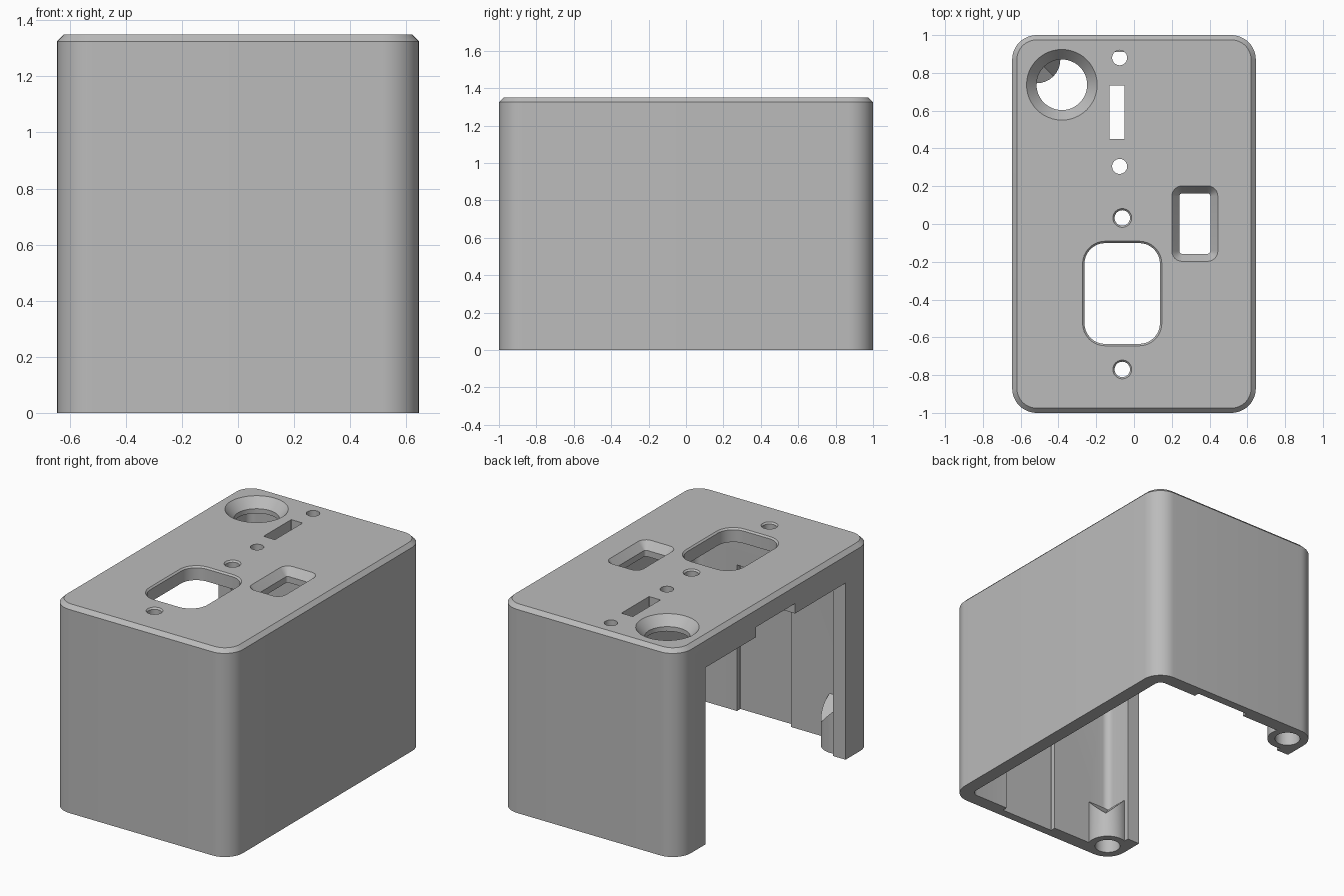
import bpy, bmesh, math

if "Cube" in bpy.data.objects:
    bpy.data.objects.remove(bpy.data.objects["Cube"])

grey = bpy.data.materials.new("plain_grey")
grey.diffuse_color = (0.5, 0.5, 0.5, 1)
grey.use_nodes = True
grey.node_tree.nodes["Principled BSDF"].inputs["Base Color"].default_value = grey.diffuse_color

TOP = 1.35      # overall height
WALL = 0.09     # shell thickness
HX, HY, RAD = 0.645, 1.0, 0.13


def make_object(name, bm):
    bmesh.ops.remove_doubles(bm, verts=bm.verts, dist=1e-5)
    bmesh.ops.recalc_face_normals(bm, faces=bm.faces)
    me = bpy.data.meshes.new(name)
    bm.to_mesh(me)
    bm.free()
    me.materials.append(grey)
    ob = bpy.data.objects.new(name, me)
    bpy.context.collection.objects.link(ob)
    return ob


def outline(a, b, r, n):
    """Rounded rectangle with half sizes a, b and corner radius r."""
    pts = []
    for k, (sx, sy) in enumerate([(1, 1), (-1, 1), (-1, -1), (1, -1)]):
        for i in range(n + 1):
            t = math.pi / 2 * (k + i / n)
            pts.append((sx * (a - r) + r * math.cos(t), sy * (b - r) + r * math.sin(t)))
    return pts


def loft(name, cx, cy, a, b, r, rings, n=10):
    """Stack rounded outlines; rings = (z, inset)."""
    bm = bmesh.new()
    loops = []
    for z, i in rings:
        pts = outline(a - i, b - i, max(r - i, 0.002), n)
        loops.append([bm.verts.new((cx + x, cy + y, z)) for x, y in pts])
    m = len(loops[0])
    for lo, hi in zip(loops, loops[1:]):
        for j in range(m):
            bm.faces.new((lo[j], lo[(j + 1) % m], hi[(j + 1) % m], hi[j]))
    bm.faces.new(loops[0][::-1])
    bm.faces.new(loops[-1])
    return make_object(name, bm)


def box(name, x0, x1, y0, y1, z0, z1):
    return loft(name, (x0 + x1) / 2, (y0 + y1) / 2, (x1 - x0) / 2, (y1 - y0) / 2,
                0.0, [(z0, 0), (z1, 0)], 1)


def combine(target, tool, op):
    mod = target.modifiers.new(op, 'BOOLEAN')
    mod.operation = op
    mod.solver = 'EXACT'
    mod.object = tool
    bpy.context.view_layer.objects.active = target
    bpy.ops.object.modifier_apply(modifier=mod.name)
    bpy.data.objects.remove(tool)


def cut(tool):
    combine(housing, tool, 'DIFFERENCE')


def hole(cx, cy, a, b, r, inset=0.0, depth=0.0, n=10):
    """Hole through the top plate, with an optional sloped rim."""
    rings = [(1.2, inset)]
    if inset:
        rings += [(TOP - depth, inset)]
    rings += [(TOP, 0), (TOP + 0.1, 0)]
    cut(loft("hole_cutter", cx, cy, a, b, r, rings, n))


# Housing with bevelled top rim, hollow from below
housing = loft("housing", 0, 0, HX, HY, RAD, [(0, 0), (1.325, 0), (TOP, 0.025)], 12)
cut(loft("cavity_cutter", 0, 0, HX - WALL, HY - WALL, 0.045,
         [(-0.1, 0), (TOP - WALL, 0)], 6))

# Open left side, with a small raised notch in the header
cut(box("opening_cutter", -0.8, -0.545, -0.72, 0.72, -0.1, 1.15))
cut(box("notch_cutter", -0.8, -0.54, -0.2, 0.2, 1.1, 1.215))

# Shallow recesses inside the front and back walls
for s in (-1, 1):
    y0, y1 = sorted((s * 0.85, s * 0.945))
    cut(box("recess_cutter", -0.12, 0.27, y0, y1, -0.1, 0.95))

# Holes in the top plate
hole(-0.382, 0.737, 0.187, 0.187, 0.187, 0.053, 0.06, 12)     # round dish
hole(-0.0625, -0.368, 0.21, 0.277, 0.12, 0.01, 0.01, 8)       # large socket
hole(0.322, 0.002, 0.122, 0.2, 0.055, 0.04, 0.05, 6)          # switch
hole(-0.09, 0.592, 0.041, 0.142, 0.002, n=1)                  # slot
for y in (0.88, 0.305):
    hole(-0.076, y, 0.04, 0.04, 0.04, n=6)                    # plain screw holes
for y in (0.032, -0.77):
    hole(-0.062, y, 0.05, 0.05, 0.05, 0.009, 0.01, 6)         # bevelled screw holes


def boss(s):
    """Corner screw boss, its top rising at 45 degrees towards both walls."""
    bm = bmesh.new()
    cx, cy, r, n = -0.515, s * 0.87, 0.125, 32
    lo, hi = [], []
    for i in range(n):
        t = 2 * math.pi * i / n + math.pi / 4
        to_x, to_y = r * math.cos(t), r * math.sin(t)    # offsets towards the walls
        x, y = cx - to_x, cy + s * to_y
        lo.append(bm.verts.new((x, y, 0)))
        hi.append(bm.verts.new((x, y, 0.253 + max(to_x, to_y))))
    for i in range(n):
        j = (i + 1) % n
        bm.faces.new((lo[i], lo[j], hi[j], hi[i]))
    bm.faces.new(lo)
    bm.faces.new(hi[:n // 2 + 1])
    bm.faces.new(hi[n // 2:] + hi[:1])
    combine(housing, make_object("boss", bm), 'UNION')
    cut(loft("screw_cutter", cx, cy, 0.078, 0.078, 0.078, [(-0.1, 0), (0.14, 0)], 8))


for s in (-1, 1):
    boss(s)

# Smooth the rounded corners, keep the edges crisp
bpy.ops.object.select_all(action='DESELECT')
housing.select_set(True)
bpy.context.view_layer.objects.active = housing
bpy.ops.object.shade_smooth_by_angle(angle=math.radians(25))
